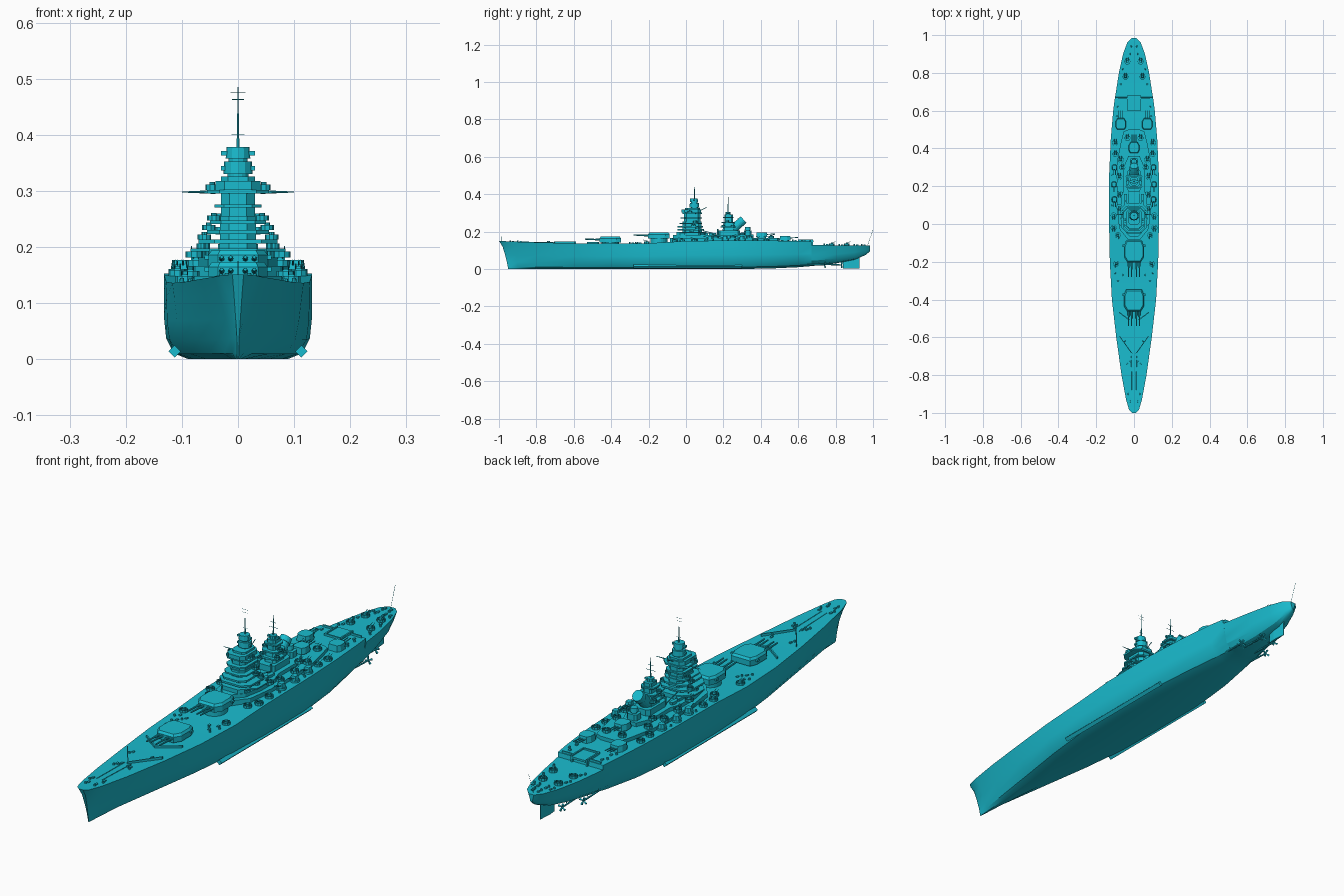
import bpy, bmesh, math
from mathutils import Vector, Matrix

mat = bpy.data.materials.new("teal")
mat.diffuse_color = (0.01, 0.5, 0.62, 1)

def finish(bm, name, smooth=False):
    bmesh.ops.recalc_face_normals(bm, faces=bm.faces)
    me = bpy.data.meshes.new(name)
    bm.to_mesh(me); bm.free()
    ob = bpy.data.objects.new(name, me)
    bpy.context.collection.objects.link(ob)
    me.materials.append(mat)
    if smooth:
        bpy.ops.object.select_all(action='DESELECT')
        ob.select_set(True); bpy.context.view_layer.objects.active = ob
        bpy.ops.object.shade_smooth_by_angle(angle=math.radians(30))
    return ob

def prism(bm, pts, z0, z1, k=1.0):
    """Extrude an outline upward, top scaled by k about its centre."""
    cx = sum(p[0] for p in pts) / len(pts); cy = sum(p[1] for p in pts) / len(pts)
    a = [bm.verts.new((x, y, z0)) for x, y in pts]
    b = [bm.verts.new((cx + (x - cx) * k, cy + (y - cy) * k, z1)) for x, y in pts]
    bm.faces.new(a[::-1]); bm.faces.new(b)
    for i in range(len(a)):
        j = (i + 1) % len(a)
        bm.faces.new((a[i], a[j], b[j], b[i]))

def sym(half):
    return half + [(-x, y) for x, y in reversed(half)]

def box(bm, x, y, z0, z1, hx, hy, k=1.0):
    prism(bm, [(x-hx, y-hy), (x+hx, y-hy), (x+hx, y+hy), (x-hx, y+hy)], z0, z1, k)

def octo(bm, hx, y0, y1, z0, z1, k=1.0, c=0.35):
    """Centreline block with chamfered corners."""
    d = hx * c
    prism(bm, sym([(hx-d, y0), (hx, y0+d), (hx, y1-d), (hx-d, y1)]), z0, z1, k)

def cyl(bm, x, y, z0, z1, r, k=1.0, n=12):
    prism(bm, [(x + r*math.cos(2*math.pi*i/n), y + r*math.sin(2*math.pi*i/n)) for i in range(n)], z0, z1, k)

def tube(bm, p, q, r, r2=None, n=6):
    p, q = Vector(p), Vector(q)
    m = Matrix.Translation((p + q) / 2) @ (q - p).to_track_quat('Z', 'Y').to_matrix().to_4x4()
    bmesh.ops.create_cone(bm, cap_ends=True, segments=n, radius1=r, radius2=r if r2 is None else r2,
                          depth=(q - p).length, matrix=m)

def tub(bm, x, y, z, r, h, n=10):
    """Open splinter shield ring."""
    ring = [[bm.verts.new((x + rr*math.cos(2*math.pi*i/n), y + rr*math.sin(2*math.pi*i/n), zz)) for i in range(n)]
            for rr, zz in ((r, z), (r, z+h), (r*.88, z+h), (r*.88, z+.001))]
    for a, b in zip(ring, ring[1:]):
        for i in range(n):
            bm.faces.new((a[i], a[(i+1) % n], b[(i+1) % n], b[i]))
    bm.faces.new(ring[3])

# Hull: y, deck half width, deck z, waterline half width, bottom half width, keel z
stations = [(-1, .010, .151, .002, .001, 0), (-.985, .026, .150, .004, .002, 0), (-.93, .042, .147, .014, .004, 0),
    (-.8, .066, .143, .036, .01, 0), (-.6, .094, .138, .073, .028, 0), (-.4, .117, .136, .105, .055, 0),
    (-.2, .128, .138, .126, .078, 0), (0, .132, .150, .132, .088, 0), (.25, .132, .153, .132, .085, 0),
    (.45, .123, .152, .118, .06, .003), (.6, .110, .150, .096, .035, .01), (.67, .101, .148, .084, .02, .016),
    (.672, .100, .130, .083, .02, .016), (.8, .080, .127, .06, .01, .03), (.9, .058, .127, .04, .008, .05),
    (.96, .036, .127, .022, .006, .075), (.984, .012, .125, .006, .003, .095)]
bm = bmesh.new()
prev = None
for y, w, zd, wl, wb, zk in stations:
    half = []
    for t, hw in ((0, wb), (.07, wb+(wl-wb)*.6), (.25, wl*.97), (.5, wl+(w-wl)*.3), (.8, wl+(w-wl)*.7), (1, w)):
        rake = .05 * (1-t)**.6 * max(0, (-.8-y)/.2)
        half.append((hw, y + rake, zk + (zd-zk)*t))
    ring = [bm.verts.new(v) for v in half + [(-a, b, c) for a, b, c in reversed(half)]]
    if prev:
        for i in range(len(ring)):
            j = (i+1) % len(ring)
            bm.faces.new((prev[i], prev[j], ring[j], ring[i]))
    else:
        bm.faces.new(ring)
    prev = ring
bm.faces.new(prev)
finish(bm, "hull", True)

# Underwater gear: bilge keels, rudder, shafts, propellers
bm = bmesh.new()
for s in (-1, 1):
    tube(bm, (s*.113, -.28, .014), (s*.113, .3, .014), .011, n=4)
    for x, y in ((.03, .83), (.062, .74)):
        tube(bm, (s*x, y-.22, .03), (s*x, y, .022), .0035)
        tube(bm, (s*x, y-.03, .022), (s*x*.8, y-.03, .06), .002)
        for k in range(4):
            a = math.pi/2*k + .4
            tube(bm, (s*x, y, .022), (s*x+.016*math.cos(a), y+.004, .022+.016*math.sin(a)), .002, .005, 4)
prism(bm, sym([(.002, .84), (.005, .87), (.001, .928)]), .002, .075)
finish(bm, "rudder_and_screws")

# Main gun turrets, four barrels each
for name, y, zb in (("main_turret_fore", -.405, .142), ("main_turret_upper", -.145, .164)):
    bm = bmesh.new()
    cyl(bm, 0, y, .12, zb, .046, n=24)
    prism(bm, sym([(.036, y-.058), (.053, y-.03), (.053, y+.03), (.042, y+.058)]), zb, zb+.022)
    prism(bm, sym([(.036, y-.058), (.053, y-.03), (.053, y+.03), (.042, y+.058)]), zb+.022, zb+.031, .88)
    for s in (-1, 1):
        box(bm, s*.054, y+.03, zb+.014, zb+.022, .006, .006)
        for x in (.013, .029):
            tube(bm, (s*x, y-.04, zb+.015), (s*x, y-.08, zb+.016), .0055, .0045, 8)
            tube(bm, (s*x, y-.08, zb+.016), (s*x, y-.135, zb+.018), .004, .003, 8)
    finish(bm, name)

# Secondary triple turrets facing aft
for i, (x, y, zb) in enumerate(((0, .405, .172), (-.07, .53, .153), (.07, .53, .153))):
    bm = bmesh.new()
    cyl(bm, x, y, .14, zb, .022, n=16)
    pts = [(.018, y+.03), (.028, y+.012), (.028, y-.015), (.02, y-.03)]
    prism(bm, [(px + x, py) for px, py in sym(pts)], zb, zb+.024, .9)
    for d in (-.011, 0, .011):
        tube(bm, (x+d, y+.02, zb+.013), (x+d, y+.07, zb+.016), .0025, .002)
    finish(bm, "secondary_turret_%d" % i)

# Deckhouse levels: half width, y0, y1, z0, z1
bm = bmesh.new()
prism(bm, sym([(.03, -.085), (.075, -.03), (.09, .08), (.09, .33), (.07, .43), (.055, .49), (.03, .5)]), .135, .166)
prism(bm, sym([(.02, -.07), (.055, -.03), (.07, .05), (.07, .14), (.055, .18), (.055, .3), (.03, .36)]), .166, .181)
octo(bm, .052, -.05, .11, .181, .197)
octo(bm, .036, .17, .29, .181, .205)
octo(bm, .022, .31, .35, .18, .205)
finish(bm, "deckhouse")

# Forward tower with stacked bridges
bm = bmesh.new()
octo(bm, .033, -.02, .085, .19, .255, .95, .5)
octo(bm, .030, -.012, .078, .25, .312, 1, .5)
for hx, y0, y1, z0, z1 in ((.085, -.03, .1, .192, .197), (.07, -.045, .095, .206, .213), (.055, -.045, .09, .223, .230),
        (.05, -.035, .085, .241, .247), (.042, -.03, .085, .27, .276), (.055, -.02, .085, .295, .302),
        (.04, -.025, .08, .302, .318), (.03, -.005, .075, .318, .326)):
    octo(bm, hx, y0, y1, z0, z1, 1, .4)
cyl(bm, 0, .045, .326, .33, .019, n=16)
cyl(bm, 0, .045, .33, .352, .026, .95, 12)
cyl(bm, 0, .045, .352, .358, .017, n=12)
cyl(bm, 0, .042, .358, .378, .022, .92, 12)
for s in (-1, 1):
    for z in (.34, .367):
        box(bm, s*.024, .042, z-.004, z+.004, .006, .005)      # rangefinder arms
    for x, y, z in ((.062, .03, .197), (.052, .04, .23), (.043, .05, .247), (.046, .02, .302), (.06, .06, .213)):
        tub(bm, s*x, y, z, .012, .009)
        cyl(bm, s*x, y, z, z+.014, .005, n=8)
    tube(bm, (s*.04, .05, .298), (s*.1, .05, .298), .0035, .0008)   # yards
    for y in (-.01, .07):
        tube(bm, (s*.06, y, .181), (s*.06, y, .21), .002)
finish(bm, "forward_tower")

# Masts, aerials and flag staffs
bm = bmesh.new()
tube(bm, (0, .045, .375), (0, .045, .44), .003, .0015)
tube(bm, (0, .045, .44), (0, .045, .485), .0006, n=4)
for z, h in ((.463, .011), (.475, .013), (.40, .012)):
    tube(bm, (-h, .045, z), (h, .045, z), .0006, n=4)
tube(bm, (0, .07, .31), (0, .11, .33), .0015)
tube(bm, (0, .225, .3), (0, .225, .385), .0028, .001)
for z, h in ((.335, .02), (.355, .012)):
    tube(bm, (-h, .225, z), (h, .225, z), .001, n=4)
tube(bm, (0, .97, .125), (0, 1, .21), .0007, n=4)
tube(bm, (0, -.985, .15), (0, -.985, .175), .0006, n=4)
finish(bm, "masts")

# Aft tower with slanted funnel
bm = bmesh.new()
octo(bm, .026, .195, .265, .2, .25, .85)
octo(bm, .018, .205, .25, .25, .292)
for hx, y0, y1, z in ((.04, .185, .265, .222), (.036, .19, .26, .246), (.03, .198, .255, .272)):
    octo(bm, hx, y0, y1, z, z+.006)
cyl(bm, 0, .225, .29, .305, .014, n=10)
box(bm, 0, .225, .294, .301, .024, .005)
tube(bm, (0, .235, .2), (0, .292, .25), .026, .022, 16)
tube(bm, (0, .292, .25), (0, .308, .264), .025, .022, 16)
cyl(bm, 0, .33, .205, .21, .012)
cyl(bm, 0, .33, .21, .226, .016, .9)
for s in (-1, 1):
    for y, z in ((.2, .228), (.25, .228), (.22, .252)):
        tub(bm, s*.034, y, z, .010, .008)
    tube(bm, (s*.028, .17, .185), (s*.028, .09, .205), .0018)     # boat cranes
    tube(bm, (s*.028, .17, .18), (s*.028, .17, .215), .003)
finish(bm, "aft_tower_and_funnel")

# Twin shielded guns along the sides
for i, (x, y) in enumerate(((.103, .13), (.106, .21), (.103, .3))):
    for s in (-1, 1):
        bm = bmesh.new()
        cyl(bm, s*x, y, .148, .160, .018)
        octs = [(s*x-.012, y-.014), (s*x+.012, y-.014), (s*x+.014, y+.006), (s*x+.007, y+.015), (s*x-.007, y+.015), (s*x-.014, y+.006)]
        prism(bm, octs, .160, .177, .8)
        for d in (-.005, .005):
            tube(bm, (s*x+d, y-.01, .168), (s*x+d, y-.04, .176), .0016)
        finish(bm, "side_gun_%d" % i)

# Small gun tubs: x, y, base z, facing
mounts = [(.095, -.21, .137, -1), (.085, -.06, .146, -1), (.108, -.02, .148, -1), (.108, .045, .15, -1), (.075, .16, .166, -1),
    (.078, .25, .166, 1), (.07, .34, .166, 1), (.098, .37, .151, 1), (.1, .43, .151, 1), (.035, .455, .166, 1),
    (.045, .78, .127, 1), (.035, .86, .127, 1), (.078, .09, .181, -1), (.062, .3, .181, 1)]
bm = bmesh.new()
for x, y, z, f in mounts:
    for s in (-1, 1):
        tub(bm, s*x, y, z, .016, .011)
        box(bm, s*x, y, z, z+.015, .007, .006, .8)
        for d in (-.005, .005):
            tube(bm, (s*x+d, y, z+.012), (s*x+d, y+f*.02, z+.02), .0012, n=4)
finish(bm, "light_gun_mounts")

# Light single guns, bollards, vents and lockers
bm = bmesh.new()
for s in (-1, 1):
    for x, y, z in ((.02, -.94, .146), (.03, -.9, .145), (.035, -.74, .141), (.02, -.73, .141), (.085, -.3, .136),
            (.1, -.26, .137), (.06, -.27, .136), (.085, .62, .149), (.07, .74, .128), (.02, .9, .127), (.045, .9, .126),
            (.06, .82, .127), (.015, .94, .127), (.05, -.62, .138), (.09, .57, .15), (.115, .1, .151), (.115, .26, .152)):
        cyl(bm, s*x, y, z-.003, z+.008, .005, .7, 8)
        box(bm, s*x*.85, y+.015, z-.003, z+.005, .004, .006)
    tube(bm, (s*.012, -.88, .146), (s*.014, -.7, .141), .0012, n=4)     # anchor chains
    for y in (.1, .14):
        prism(bm, [(s*.045+a, y+b) for a, b in ((-.004, -.016), (.004, -.016), (.008, 0), (.006, .018), (-.006, .018), (-.008, 0))], .181, .192, 1.1)
finish(bm, "deck_fittings")

# Breakwaters and stern hatch coaming
bm = bmesh.new()
for s in (-1, 1):
    for y0, x1, y1, z in ((-.705, .078, -.595, .139), (-.53, .08, -.47, .136)):
        prism(bm, [(0, y0), (s*x1, y1), (s*x1, y1+.006), (0, y0+.008)], z-.004, z+.009)
    box(bm, s*.034, .64, .128, .158, .003, .04)
    box(bm, s*.06, .664, .145, .156, .026, .003)
box(bm, 0, .602, .145, .158, .034, .003)
box(bm, 0, .645, .145, .153, .031, .038)
finish(bm, "breakwaters_and_hatch")
